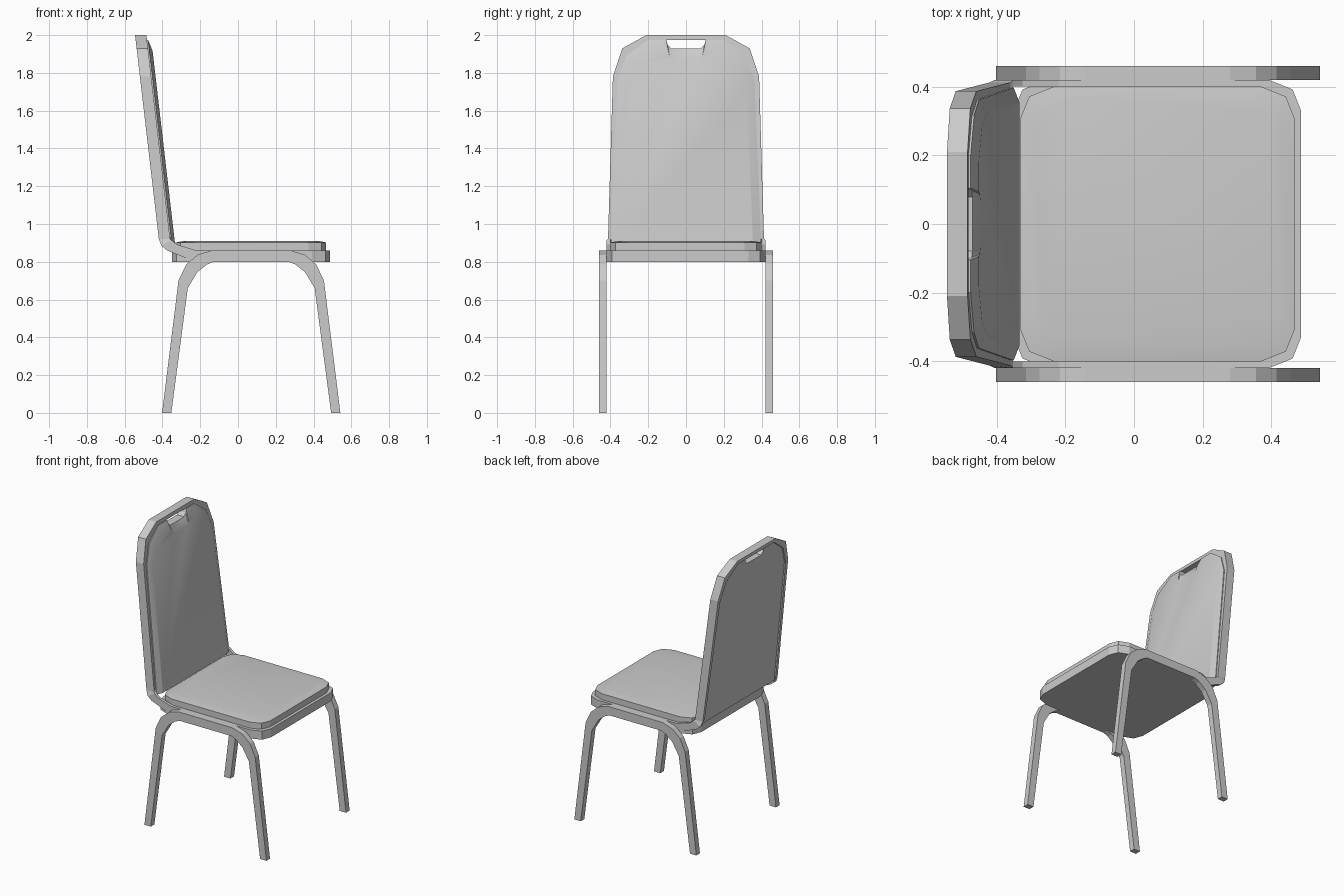
import bpy, bmesh, math

if "Cube" in bpy.data.objects:
    bpy.data.objects.remove(bpy.data.objects["Cube"])


def loft(name, rings, smooth=None):
    """Skin a list of equal-length point rings and cap both ends."""
    bm = bmesh.new()
    vs = [[bm.verts.new(p) for p in r] for r in rings]
    n = len(vs[0])
    for a, b in zip(vs, vs[1:]):
        for i in range(n):
            j = (i + 1) % n
            bm.faces.new((a[i], a[j], b[j], b[i]))
    bm.faces.new(vs[0])
    bm.faces.new(vs[-1])
    bmesh.ops.recalc_face_normals(bm, faces=bm.faces)
    me = bpy.data.meshes.new(name)
    bm.to_mesh(me)
    bm.free()
    ob = bpy.data.objects.new(name, me)
    bpy.context.collection.objects.link(ob)
    if smooth:
        bpy.ops.object.select_all(action='DESELECT')
        bpy.context.view_layer.objects.active = ob
        ob.select_set(True)
        bpy.ops.object.shade_smooth_by_angle(angle=math.radians(smooth))
    return ob


def slab_ring(x0, x1, y, z, inset=0.0):
    """Rectangle with two-step clipped corners."""
    cx, hx, hy = (x0 + x1) / 2, (x1 - x0) / 2 - inset, y - inset
    c = [(hx, hy - 0.09), (hx - 0.025, hy - 0.028), (hx - 0.095, hy)]
    q = c + [(-a, b) for a, b in c[::-1]]
    q += [(-a, -b) for a, b in q]
    return [(cx + a, b, z) for a, b in q]


# Seat board and gently domed cushion
loft("seat_base", [slab_ring(-0.35, 0.487, 0.42, z) for z in (0.80, 0.86)])
loft("seat_cushion", [slab_ring(-0.33, 0.467, 0.40, 0.86),
                      slab_ring(-0.33, 0.467, 0.40, 0.902),
                      slab_ring(-0.33, 0.467, 0.40, 0.91, 0.04)], 20)

# Bent side legs: (outer, inner) points along an arch, symmetric about x = 0.07
half = [((-0.472, 0), (-0.423, 0)),
        ((-0.385, 0.70), (-0.336, 0.66)),
        ((-0.345, 0.785), (-0.285, 0.745)),
        ((-0.285, 0.837), (-0.235, 0.785)),
        ((-0.21, 0.86), (-0.20, 0.80))]
arch = half + [((-o[0], o[1]), (-i[0], i[1])) for o, i in half[::-1]]
for side, s in (("left", -1), ("right", 1)):
    loft("legs_" + side,
         [[(o[0] + 0.07, s * 0.42, o[1]), (o[0] + 0.07, s * 0.46, o[1]),
           (i[0] + 0.07, s * 0.46, i[1]), (i[0] + 0.07, s * 0.42, i[1])]
          for o, i in arch])


# Rear plane of the leaning backrest
def back_x(z):
    return -0.418 - (z - 0.91) * 0.1165


# Back frame: bent lower bars, then the tapering hoop
low = [((-0.16, 0.805), (-0.16, 0.86)), ((-0.25, 0.81), (-0.22, 0.86)),
       ((-0.375, 0.86), (-0.325, 0.892)), ((-0.405, 0.885), (-0.352, 0.915))]
rings = [[(b[0], 0.42, b[1]), (f[0], 0.42, f[1]),
          (f[0], 0.40, f[1]), (b[0], 0.40, b[1])] for b, f in low]
hoop = [((0.413, 0.92), (0.392, 0.94)), ((0.387, 1.78), (0.362, 1.765)),
        ((0.337, 1.93), (0.315, 1.89)), ((0.21, 2.0), (0.20, 1.975))]
for (yo, zo), (yi, zi) in hoop:
    rings.append([(back_x(zo), yo, zo), (back_x(zo) + 0.06, yo, zo),
                  (back_x(zi) + 0.06, yi, zi), (back_x(zi), yi, zi)])
rings += [[(x, -y, z) for x, y, z in r] for r in rings[::-1]]
loft("back_frame", rings)

# Back pad with a hand-grip notch under the top rail
edge = [(0.398, 0.90), (0.362, 1.765), (0.315, 1.89), (0.20, 1.975),
        (0.105, 1.975), (0.098, 1.95), (0.078, 1.93)]
edge += [(-y, z) for y, z in edge[::-1]]


def pad_ring(offset, sy=1.0, sz=1.0):
    pts = [(y * sy, 0.90 + (z - 0.90) * sz) for y, z in edge]
    return [(back_x(z) + offset, y, z) for y, z in pts]


loft("back_pad", [pad_ring(0.010), pad_ring(0.066),
                  pad_ring(0.083, 0.89, 0.945)], 20)
